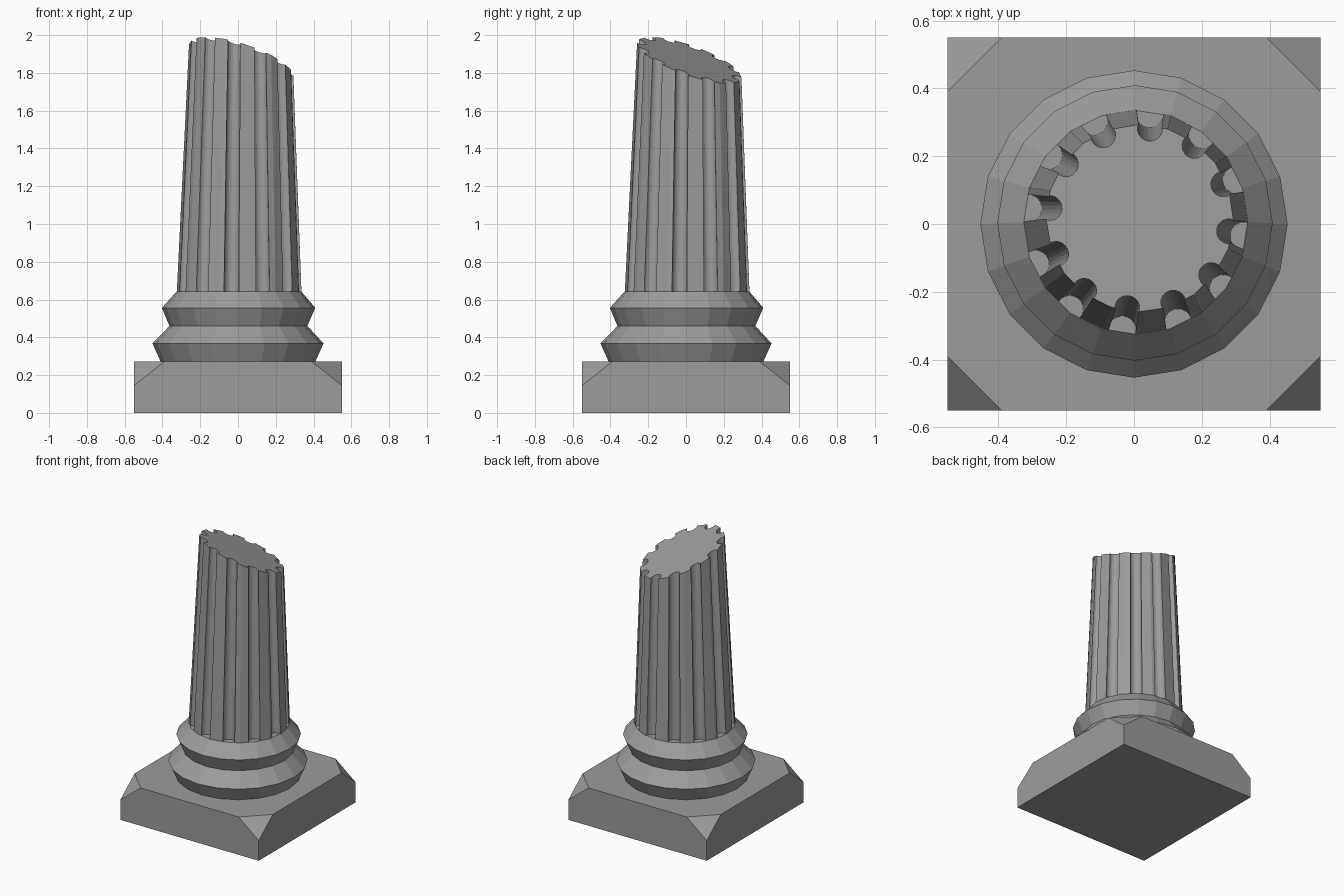
import bpy, bmesh, math
from mathutils import Vector

if "Cube" in bpy.data.objects:
    bpy.data.objects.remove(bpy.data.objects["Cube"])

stone = bpy.data.materials.new("grey stone")
stone.diffuse_color = (0.34, 0.33, 0.33, 1)
stone.use_nodes = True
stone.node_tree.nodes["Principled BSDF"].inputs["Base Color"].default_value = stone.diffuse_color

SIDES = 20
STEP = 2 * math.pi / SIDES


def finish(bm, name):
    bmesh.ops.recalc_face_normals(bm, faces=bm.faces)
    me = bpy.data.meshes.new(name)
    bm.to_mesh(me)
    bm.free()
    me.materials.append(stone)
    ob = bpy.data.objects.new(name, me)
    bpy.context.collection.objects.link(ob)
    return ob


def loft(rings, name):
    """Skin a stack of closed loops and cap both ends."""
    bm = bmesh.new()
    loops = [[bm.verts.new(p) for p in ring] for ring in rings]
    n = len(loops[0])
    for a, b in zip(loops, loops[1:]):
        for i in range(n):
            j = (i + 1) % n
            bm.faces.new((a[i], a[j], b[j], b[i]))
    bm.faces.new(loops[0][::-1])
    bm.faces.new(loops[-1])
    return finish(bm, name)


# Plinth: square block with its four top corners sliced off
H, TOP, CUT, LOW = 0.55, 0.272, 0.16, 0.145
bm = bmesh.new()
bmesh.ops.create_cube(bm, size=1)
for v in bm.verts:
    v.co = Vector((v.co.x * 2 * H, v.co.y * 2 * H, (v.co.z + 0.5) * TOP))
for sx in (-1, 1):
    for sy in (-1, 1):
        corner = Vector((sx * H, sy * H, LOW))
        normal = Vector((sx / CUT, sy / CUT, 1 / (TOP - LOW)))
        res = bmesh.ops.bisect_plane(bm, geom=bm.verts[:] + bm.edges[:] + bm.faces[:],
                                     plane_co=corner, plane_no=normal,
                                     dist=1e-5, clear_outer=True)
        edges = [e for e in bm.edges if e.is_boundary]
        bmesh.ops.holes_fill(bm, edges=edges, sides=0)
finish(bm, "plinth")

# Double moulded ring between plinth and shaft (radius, height, drift)
profile = [(0.41, 0.272, 0), (0.453, 0.368, 0), (0.365, 0.46, 0.002),
           (0.406, 0.556, 0.003), (0.33, 0.643, 0.005)]
loft([[(d + r * math.cos(i * STEP), d + r * math.sin(i * STEP), z) for i in range(SIDES)]
      for r, z, d in profile], "base_mouldings")

# Fluted shaft: faceted outline with twelve round grooves
FLUTES, WIDTH, SINK, OFFSET = 12, 0.04, 0.006, math.radians(-7.3)


def facet_radius(r, t):
    return r * math.cos(STEP / 2) / math.cos((t % STEP) - STEP / 2)


def shaft_outline(r, ref):
    """ref fixes the angular layout so that both ends match up."""
    pts = []
    half = WIDTH / ref
    for k in range(FLUTES):
        a = OFFSET + k * 2 * math.pi / FLUTES
        rad, tan = Vector((math.cos(a), math.sin(a))), Vector((-math.sin(a), math.cos(a)))
        centre = rad * (facet_radius(r, a) - SINK)
        w = WIDTH * (0.5 + 0.5 * r / ref)
        for s in (-1, 1):
            t = a + s * half
            edge = Vector((math.cos(t), math.sin(t))) * facet_radius(r, t)
            if s == -1:
                pts.append(edge)
                for i in range(11):
                    g = math.pi * i / 10
                    pts.append(centre - tan * w * math.cos(g) - rad * w * math.sin(g))
            else:
                pts.append(edge)
        # facet corners on the land before the next groove
        nxt = a + 2 * math.pi / FLUTES - half
        m = math.floor((a + half) / STEP) + 1
        if m * STEP < nxt:
            t = m * STEP
            pts.append(Vector((math.cos(t), math.sin(t))) * r)
        else:
            t = (a + half + nxt) / 2
            pts.append(Vector((math.cos(t), math.sin(t))) * facet_radius(r, t))
    return pts


# Broken top: slide each shaft line up to a tilted plane
Z0, Z1 = 0.64, 2.0
SX, SY, ZC = -0.30, -0.33, 1.878
low = [Vector((p.x + 0.006, p.y + 0.006, Z0)) for p in shaft_outline(0.33, 0.33)]
high = [Vector((p.x + 0.014, p.y + 0.014, Z1)) for p in shaft_outline(0.271, 0.33)]
top = []
for p, q in zip(low, high):
    d = q - p
    f = (ZC + SX * p.x + SY * p.y - p.z) / (d.z - SX * d.x - SY * d.y)
    top.append(p + d * f)
loft([low, top], "fluted_shaft")
